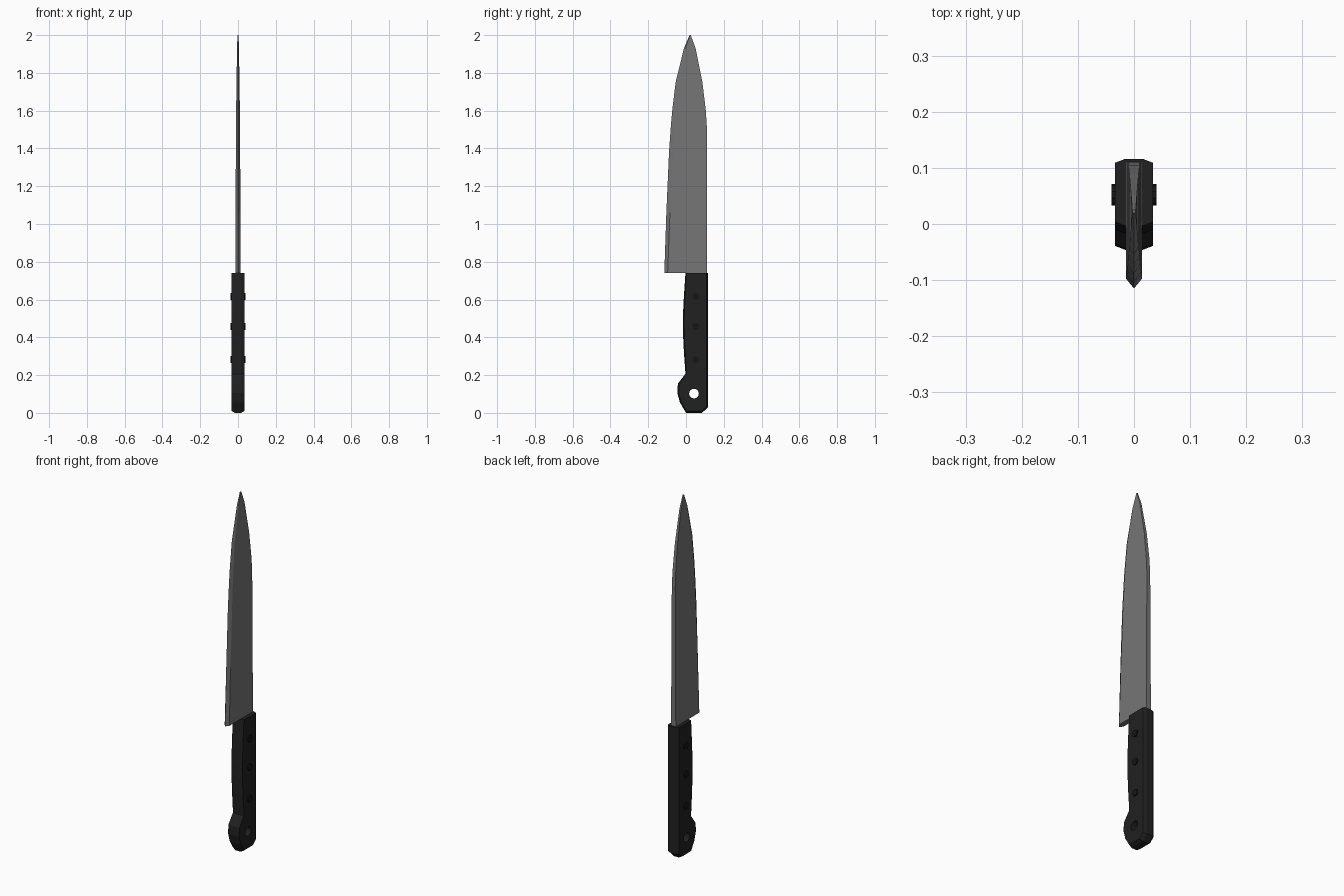
import bpy, bmesh, math

if "Cube" in bpy.data.objects:
    bpy.data.objects.remove(bpy.data.objects["Cube"])

def material(name, v):
    m = bpy.data.materials.new(name)
    m.diffuse_color = (v, v, v, 1)
    m.use_nodes = True
    m.node_tree.nodes["Principled BSDF"].inputs["Base Color"].default_value = m.diffuse_color
    return m

STEEL = material("steel", 0.18)
BLACK = material("black_plastic", 0.015)
RIVET = material("rivet_black", 0.008)

def finish(bm, name, mat):
    bmesh.ops.recalc_face_normals(bm, faces=bm.faces[:])
    me = bpy.data.meshes.new(name)
    bm.to_mesh(me)
    bm.free()
    me.materials.append(mat)
    ob = bpy.data.objects.new(name, me)
    bpy.context.collection.objects.link(ob)
    return ob

def pin(name, y, z, r, half, sides, mat):
    bpy.ops.mesh.primitive_cylinder_add(vertices=sides, radius=r, depth=2 * half,
                                        location=(0, y, z), rotation=(0, math.pi / 2, 0))
    ob = bpy.context.object
    ob.name = name
    ob.data.materials.append(mat)
    return ob

# Blade: cross-sections (z, edge y, bevel y, spine y, half thickness)
sections = [(0.74, -0.115, -0.097, 0.111, 0.0145), (1.06, -0.104, -0.085, 0.111, 0.013),
            (1.38, -0.090, -0.069, 0.111, 0.0115), (1.52, -0.080, -0.060, 0.110, 0.0105),
            (1.60, -0.073, -0.054, 0.105, 0.010), (1.75, -0.055, -0.039, 0.087, 0.008),
            (1.93, -0.011, -0.003, 0.051, 0.005), (2.0, 0.019, 0.021, 0.025, 0.003)]
bm = bmesh.new()
rings = [[bm.verts.new(p) for p in ((0, e, z), (t, b, z), (t, s, z), (-t, s, z), (-t, b, z))]
         for z, e, b, s, t in sections]
for lo, hi in zip(rings, rings[1:]):
    for i in range(5):
        j = (i + 1) % 5
        bm.faces.new((lo[i], lo[j], hi[j], hi[i]))
bm.faces.new(rings[0])
bm.faces.new(rings[-1])
finish(bm, "blade", STEEL)

# Handle: side profile (y, z) extruded, with chamfered cheeks
profile = [(0.116, 0.74), (0.116, 0.03), (0.085, 0.003), (0.0, 0.003), (-0.032, 0.055),
           (-0.046, 0.105), (-0.043, 0.155), (-0.003, 0.207), (-0.011, 0.32),
           (-0.016, 0.42), (-0.017, 0.50), (-0.011, 0.62), (-0.003, 0.74)]
bm = bmesh.new()
caps = [bm.faces.new([bm.verts.new((x, y, z)) for y, z in profile]) for x in (-0.016, 0.016)]
left, right = [list(f.verts) for f in caps]
for i in range(len(profile)):
    j = (i + 1) % len(profile)
    bm.faces.new((left[i], left[j], right[j], right[i]))
bmesh.ops.recalc_face_normals(bm, faces=bm.faces[:])
for cap, x in zip(caps, (-0.034, 0.034)):
    bmesh.ops.inset_region(bm, faces=[cap], thickness=0.007, use_even_offset=True)
    for v in cap.verts:
        v.co.x = x
        if v.co.z > 0.72:
            v.co.z = 0.74
handle = finish(bm, "handle", BLACK)

# Hanging hole
cutter = pin("hole_cutter", 0.042, 0.102, 0.026, 0.1, 12, BLACK)
cutter.hide_render = True
mod = handle.modifiers.new("hole", 'BOOLEAN')
mod.operation = 'DIFFERENCE'
mod.solver = 'EXACT'
mod.object = cutter
bpy.ops.object.select_all(action='DESELECT')
bpy.context.view_layer.objects.active = handle
handle.select_set(True)
bpy.ops.object.modifier_apply(modifier=mod.name)
bpy.data.objects.remove(cutter)

# Rivets right through the handle
for i, z in enumerate((0.282, 0.458, 0.617)):
    pin(f"rivet_{i + 1}", 0.052, z, 0.019, 0.040, 10, RIVET)

# Lowest point rests on the floor
for v in handle.data.vertices:
    if v.co.z < 0.005:
        v.co.z = 0.0
